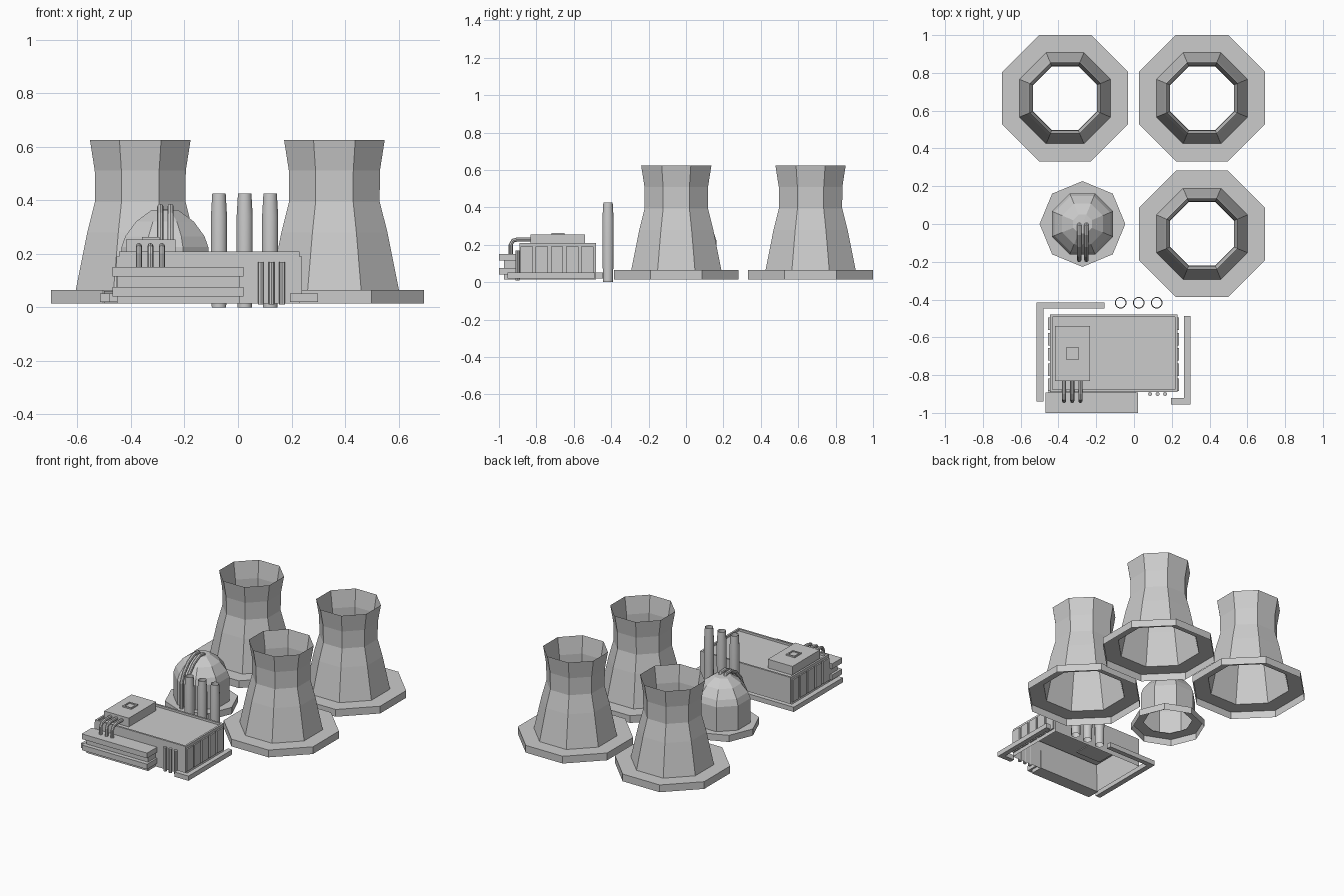
import bpy, bmesh, math
from mathutils import Vector

if "Cube" in bpy.data.objects:
    bpy.data.objects.remove(bpy.data.objects["Cube"])

grey = bpy.data.materials.new("concrete_grey")
grey.diffuse_color = (0.6, 0.6, 0.6, 1)
grey.use_nodes = True
grey.node_tree.nodes["Principled BSDF"].inputs["Base Color"].default_value = grey.diffuse_color


def finish(name, bm, smooth=False):
    mesh = bpy.data.meshes.new(name)
    bm.to_mesh(mesh)
    bm.free()
    mesh.materials.append(grey)
    if smooth:
        mesh.shade_smooth()
    obj = bpy.data.objects.new(name, mesh)
    bpy.context.collection.objects.link(obj)
    return obj


def lathe(name, profile, x, y, sides=8, flat=True, smooth=False):
    """Open shell turned round z; with flat=True radii are to the flat sides."""
    bm = bmesh.new()
    turn = math.pi / sides if flat else 0
    k = 1 / math.cos(math.pi / sides) if flat else 1
    rings = []
    for r, z in profile:
        if r == 0:
            rings.append([bm.verts.new((x, y, z))] * sides)
            continue
        rings.append([bm.verts.new((x + r * k * math.cos(turn + i * math.tau / sides),
                                    y + r * k * math.sin(turn + i * math.tau / sides), z))
                      for i in range(sides)])
    for a, b in zip(rings, rings[1:]):
        for i in range(sides):
            j = (i + 1) % sides
            corners = [a[i], a[j], b[j], b[i]]
            bm.faces.new(list(dict.fromkeys(corners)))
    return finish(name, bm, smooth)


def box(name, x0, x1, y0, y1, z0, z1, open_bottom=False, rim=0, sink=0):
    """Box between two corners, optionally bottomless or with a recessed or raised top."""
    bm = bmesh.new()
    bmesh.ops.create_cube(bm, size=1)
    for v in bm.verts:
        v.co = ((x0, x1)[v.co.x > 0], (y0, y1)[v.co.y > 0], (z0, z1)[v.co.z > 0])
    bm.normal_update()
    bottom = [f for f in bm.faces if f.normal.z < -0.5]
    top = [f for f in bm.faces if f.normal.z > 0.5]
    if open_bottom:
        bmesh.ops.delete(bm, geom=bottom, context='FACES')
    if rim:
        bmesh.ops.inset_region(bm, faces=top, thickness=rim)
        inner = bmesh.ops.extrude_face_region(bm, geom=top)
        bmesh.ops.delete(bm, geom=top, context='FACES_ONLY')
        for v in inner["geom"]:
            if isinstance(v, bmesh.types.BMVert):
                v.co.z -= sink
        bmesh.ops.recalc_face_normals(bm, faces=bm.faces)
    return finish(name, bm)


def pipe(name, points, radius, sides=8):
    """Tube swept along a path lying in a plane of constant x."""
    bm = bmesh.new()
    pts = [Vector(p) for p in points]
    rings = []
    for i, p in enumerate(pts):
        d = (pts[min(i + 1, len(pts) - 1)] - pts[max(i - 1, 0)]).normalized()
        side = Vector((1, 0, 0))
        up = d.cross(side)
        rings.append([bm.verts.new(p + radius * (math.cos(a) * side + math.sin(a) * up))
                      for a in (k * math.tau / sides for k in range(sides))])
    for a, b in zip(rings, rings[1:]):
        for i in range(sides):
            j = (i + 1) % sides
            bm.faces.new((a[i], a[j], b[j], b[i]))
    bm.faces.new(rings[0])
    bm.faces.new(rings[-1])
    bmesh.ops.recalc_face_normals(bm, faces=bm.faces)
    return finish(name, bm)


# Cooling towers: bottomless base slab and open shell in one profile
tower = [(0.334, 0.015), (0.334, 0.064), (0.241, 0.064), (0.198, 0.28),
         (0.169, 0.395), (0.17, 0.51), (0.188, 0.625)]
for i, (x, y) in enumerate([(-0.365, 0.666), (0.36, 0.666), (0.36, -0.052)]):
    lathe(f"cooling_tower_{i + 1}", tower, x, y)

# Reactor dome, its base slab and the pipes over it
lathe("reactor_base", [(0.227, 0.015), (0.227, 0.06), (0.15, 0.06)], -0.273, 0, flat=False)
lathe("reactor_dome", [(0.162, 0.06), (0.162, 0.225), (0.148, 0.265), (0.108, 0.32),
                       (0.05, 0.363), (0, 0.366)], -0.273, 0)
for i, x in enumerate((-0.29, -0.252)):
    pipe(f"reactor_pipe_{i + 1}",
         [(x, 0.0, 0.355), (x, -0.012, 0.372), (x, -0.055, 0.375), (x, -0.115, 0.345),
          (x, -0.165, 0.29), (x, -0.19, 0.23), (x, -0.19, 0.06)], 0.012)

# Chimneys: open tubes narrowing to the top
for i, x in enumerate((-0.071, 0.025, 0.12)):
    lathe(f"chimney_{i + 1}", [(0.027, 0), (0.03, 0.2), (0.03, 0.34), (0.025, 0.425)],
          x, -0.417, sides=12, smooth=True)

# Turbine hall with recessed roof
box("turbine_hall", -0.445, 0.23, -0.89, -0.48, 0.015, 0.209,
    open_bottom=True, rim=0.018, sink=0.014)

# Side panels on both ends of the hall
for i in range(5):
    y = -0.885 + i * 0.081
    box(f"panel_left_{i + 1}", -0.454, -0.445, y, y + 0.066, 0.04, 0.19)
    box(f"panel_right_{i + 1}", 0.23, 0.239, y, y + 0.066, 0.04, 0.19)

# Rooftop block with hatch
box("roof_block", -0.418, -0.234, -0.832, -0.54, 0.19, 0.254)
box("roof_hatch", -0.358, -0.294, -0.72, -0.65, 0.25, 0.263, rim=0.012, sink=0.006)

# Pipes from the roof block down to the front annex
for i, x in enumerate((-0.37, -0.327, -0.284)):
    pipe(f"roof_pipe_{i + 1}",
         [(x, -0.825, 0.229), (x, -0.9, 0.229), (x, -0.925, 0.222),
          (x, -0.937, 0.2), (x, -0.937, 0.145)], 0.011)

# Front annex: core with two projecting ledges
box("annex_core", -0.452, 0.008, -0.972, -0.885, 0.015, 0.14)
box("annex_upper_ledge", -0.468, 0.02, -1.0, -0.893, 0.115, 0.15)
box("annex_lower_ledge", -0.468, 0.02, -1.0, -0.893, 0.04, 0.075)

# Upright pipes on the hall front
for i, x in enumerate((0.085, 0.125, 0.165)):
    pipe(f"wall_pipe_{i + 1}", [(x, -0.9, 0.01), (x, -0.9, 0.17)], 0.011)

# Low boundary walls, two L shapes
box("wall_left", -0.515, -0.48, -0.94, -0.415, 0.02, 0.052)
box("wall_back", -0.48, -0.157, -0.447, -0.415, 0.02, 0.052)
box("wall_right", 0.266, 0.298, -0.955, -0.487, 0.02, 0.052)
box("wall_front", 0.195, 0.266, -0.955, -0.922, 0.02, 0.052)
